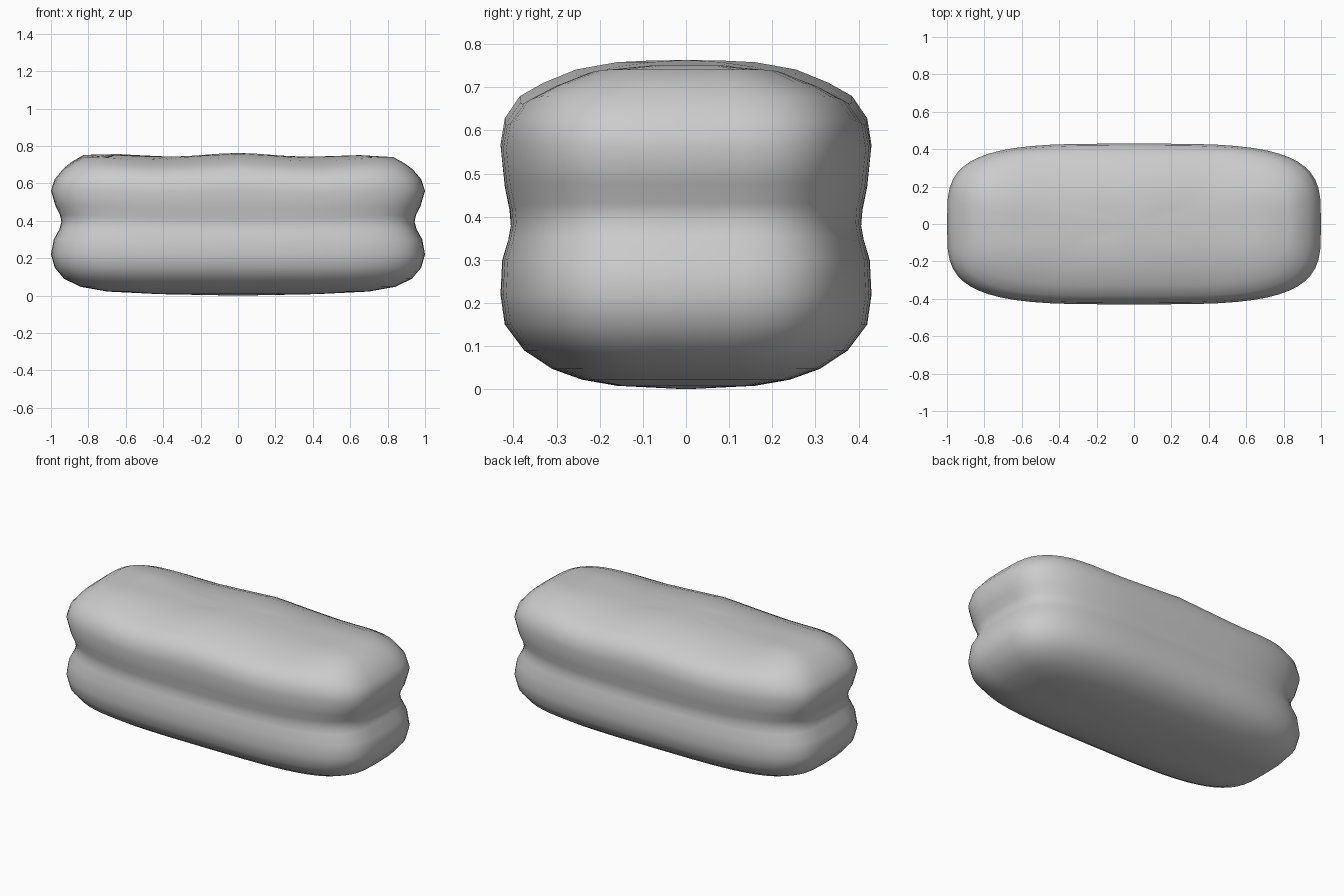
import bpy, bmesh
from math import cos, sin, pi, exp, copysign

if "Cube" in bpy.data.objects:
    bpy.data.objects.remove(bpy.data.objects["Cube"])

# Vertical profile: half length (x), half width (y), height (z)
PROFILE = [
    (.42, .16, .008), (.70, .24, .022), (.84, .31, .047), (.93, .375, .09),
    (.98, .42, .15), (1.0, .43, .22), (.985, .426, .30), (.955, .412, .35),
    (.944, .406, .385), (.952, .409, .42), (.975, .42, .47), (1.0, .43, .56),
    (.98, .42, .62), (.935, .385, .67), (.89, .33, .70), (.83, .255, .73),
    (.65, .16, .747), (.35, .08, .751),
]
SIDES = 56
POWER = 3.7


def se(v):
    # rounded-rectangle (superellipse) coordinate
    return copysign(abs(v) ** (2 / POWER), v)


def relief(x, y, z):
    # gentle waves along the top and the seam, plus one raised shoulder
    w = min(1, max(0, (z - .36) / .36))
    top = .011 * cos(2 * pi * x / .8) * w
    shoulder = .012 * w * exp(-((x + .78) / .2) ** 2 - ((y - .13) / .15) ** 2)
    seam = .02 * (abs(x) - .4) * exp(-((z - .41) / .07) ** 2)
    return z + top + shoulder + seam


bm = bmesh.new()
rings = []
for hx, hy, z in PROFILE:
    ring = []
    for i in range(SIDES):
        a = 2 * pi * i / SIDES
        x, y = hx * se(cos(a)), hy * se(sin(a))
        ring.append(bm.verts.new((x, y, relief(x, y, z))))
    rings.append(ring)

# Side skin
for lo, hi in zip(rings, rings[1:]):
    for i in range(SIDES):
        j = (i + 1) % SIDES
        bm.faces.new((lo[i], lo[j], hi[j], hi[i]))

# Bottom and top caps
for ring, z in ((rings[0], 0.0), (rings[-1], relief(0, 0, .752))):
    c = bm.verts.new((0, 0, z))
    for i in range(SIDES):
        bm.faces.new((c, ring[i], ring[(i + 1) % SIDES]))

bmesh.ops.recalc_face_normals(bm, faces=bm.faces[:])
for f in bm.faces:
    f.smooth = True
mesh = bpy.data.meshes.new("double_bun")
bm.to_mesh(mesh)
bm.free()
bun = bpy.data.objects.new("double_bun", mesh)
bpy.context.collection.objects.link(bun)
